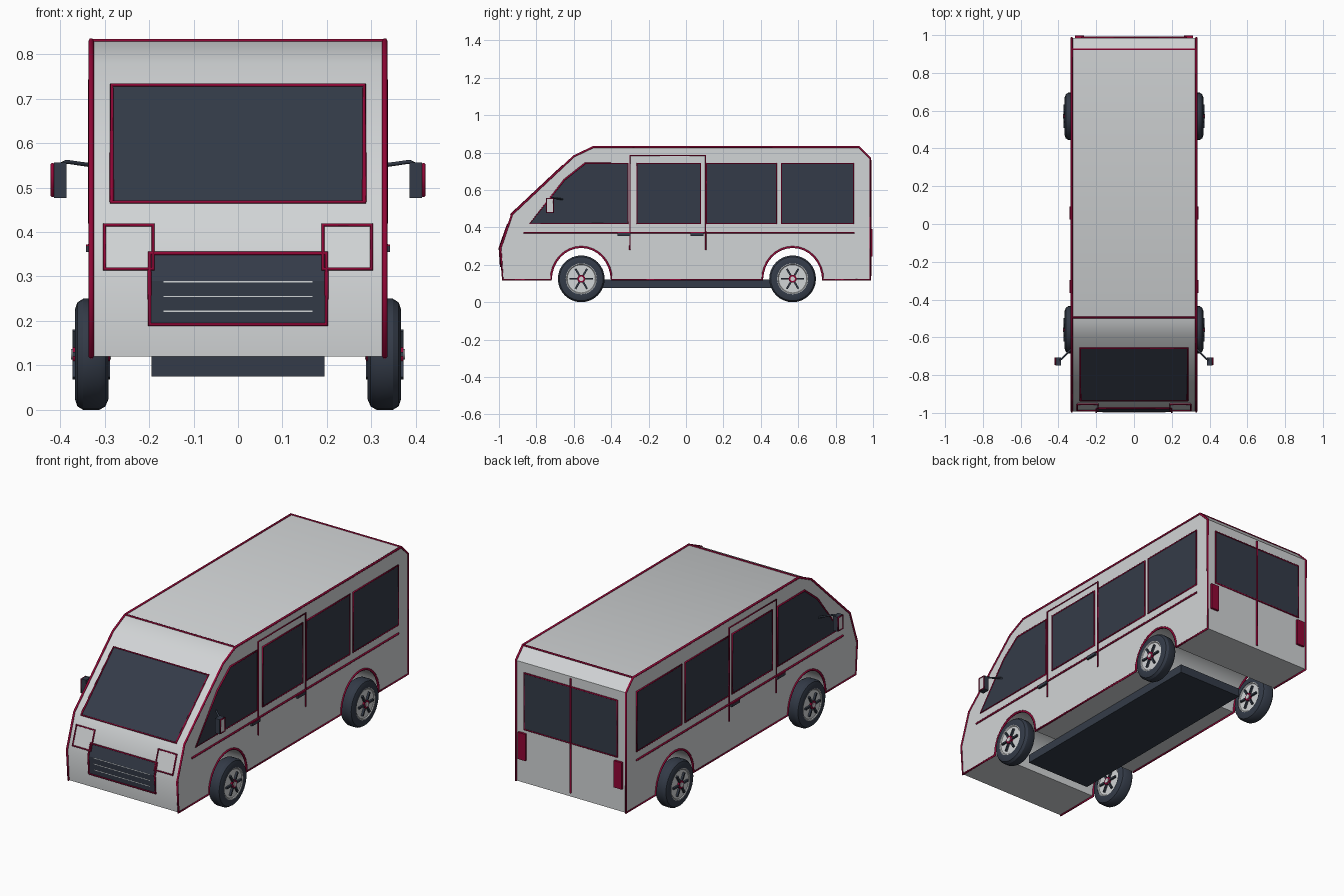
import bpy, bmesh, math
from mathutils import Vector

if "Cube" in bpy.data.objects:
    bpy.data.objects.remove(bpy.data.objects["Cube"], do_unlink=True)


def material(name, rgb):
    m = bpy.data.materials.new(name)
    m.use_nodes = True
    m.diffuse_color = (*rgb, 1)
    m.node_tree.nodes["Principled BSDF"].inputs["Base Color"].default_value = (*rgb, 1)
    return m


GREY = material("light grey paint", (0.64, 0.66, 0.67))
SLATE = material("dark slate", (0.034, 0.044, 0.065))
CRIMSON = material("crimson trim", (0.28, 0.002, 0.036))


def finish(name, bm, mat):
    bmesh.ops.recalc_face_normals(bm, faces=bm.faces)
    mesh = bpy.data.meshes.new(name)
    bm.to_mesh(mesh)
    bm.free()
    mesh.materials.append(mat)
    ob = bpy.data.objects.new(name, mesh)
    bpy.context.collection.objects.link(ob)
    return ob


def select(ob):
    bpy.ops.object.select_all(action='DESELECT')
    ob.select_set(True)
    bpy.context.view_layer.objects.active = ob


def smooth(ob, angle=30):
    select(ob)
    bpy.ops.object.shade_smooth_by_angle(angle=math.radians(angle))


def prism(name, pts, vec, mat):
    """Flat outline extruded along vec."""
    bm = bmesh.new()
    face = bm.faces.new([bm.verts.new(p) for p in pts])
    ext = bmesh.ops.extrude_face_region(bm, geom=[face], use_keep_orig=True)
    moved = [g for g in ext["geom"] if isinstance(g, bmesh.types.BMVert)]
    bmesh.ops.translate(bm, verts=moved, vec=vec)
    return finish(name, bm, mat)


def box(name, lo, hi, mat):
    (x0, y0, z0), (x1, y1, z1) = lo, hi
    return prism(name, [(x0, y0, z0), (x0, y1, z0), (x0, y1, z1), (x0, y0, z1)],
                 (x1 - x0, 0, 0), mat)


def tube(name, pts, mat=CRIMSON, r=0.005, closed=False):
    """Thin trim strip along a path."""
    cu = bpy.data.curves.new(name, 'CURVE')
    cu.dimensions = '3D'
    cu.bevel_depth = r
    cu.bevel_resolution = 1
    cu.use_fill_caps = True
    sp = cu.splines.new('POLY')
    sp.points.add(len(pts) - 1)
    for q, p in zip(sp.points, pts):
        q.co = (*p, 1)
    sp.use_cyclic_u = closed
    cu.materials.append(mat)
    ob = bpy.data.objects.new(name, cu)
    bpy.context.collection.objects.link(ob)
    select(ob)
    bpy.ops.object.convert(target='MESH')


def lathe(name, profile, centre, side, mat, steps=32):
    """Profile of (radius, x) turned about the axle."""
    bm = bmesh.new()
    vs = [bm.verts.new((side * x, 0, r)) for r, x in profile]
    es = [bm.edges.new(p) for p in zip(vs, vs[1:])]
    bmesh.ops.spin(bm, geom=vs + es, cent=(0, 0, 0), axis=(1, 0, 0),
                   angle=math.tau, steps=steps)
    bmesh.ops.remove_doubles(bm, verts=bm.verts, dist=1e-5)
    bmesh.ops.translate(bm, verts=bm.verts, vec=(0, *centre))
    smooth(finish(name, bm, mat))


# Body shell: side outline with wheel arches, extruded across the width
W = 0.33
AXLES = {"front": -0.56, "rear": 0.57}
nose = [(-0.98, 0.12), (-0.992, 0.29), (-0.93, 0.47), (-0.60, 0.78), (-0.495, 0.83)]
outline = nose + [(0.925, 0.83), (0.985, 0.77), (0.985, 0.12)]
for c in (AXLES["rear"], AXLES["front"]):
    for i in range(17):
        a = math.pi * i / 16
        outline.append((c + 0.162 * math.cos(a), 0.12 + 0.175 * math.sin(a)))
smooth(prism("body", [(-W, y, z) for y, z in outline], (2 * W, 0, 0), GREY))
box("chassis", (-0.195, -0.61, 0.075), (0.195, 0.61, 0.121), SLATE)
for name, y in (("roof_front_trim", -0.495), ("roof_rear_trim", 0.925)):
    tube(name, [(-W, y, 0.83), (W, y, 0.83)])


# Panels that follow the sloping nose
def nose_y(z):
    for (y0, z0), (y1, z1) in zip(nose, nose[1:]):
        if z <= z1:
            return y0 + (y1 - y0) * (z - z0) / (z1 - z0)


def nose_panel(name, x0, x1, zs, mat):
    outer = [(x0, nose_y(z) - 0.004, z) for z in zs]
    inner = [(x0, nose_y(z) + 0.004, z) for z in reversed(zs)]
    prism(name, outer + inner, (x1 - x0, 0, 0), mat)
    loop = [(x, y - 0.001, z) for x, y, z in outer]
    loop += [(x1, y, z) for _, y, z in reversed(loop)]
    tube(name + "_frame", loop, closed=True)


nose_panel("windscreen", -0.284, 0.284, [0.467, 0.471, 0.73], SLATE)
nose_panel("grille", -0.199, 0.199, [0.192, 0.29, 0.352], SLATE)
nose_panel("left_headlight", 0.191, 0.30, [0.317, 0.416], GREY)
nose_panel("right_headlight", -0.30, -0.191, [0.317, 0.416], GREY)
for i in range(3):
    z = 0.222 + 0.033 * i
    y = nose_y(z) - 0.005
    box(f"grille_bar_{i + 1}", (-0.168, y, z - 0.0016), (0.168, y + 0.004, z + 0.0016), GREY)

# Rear window, door seam and tail lights
B = 0.985
rear = [(-0.278, B, 0.41), (0.278, B, 0.41), (0.278, B, 0.715), (-0.278, B, 0.715)]
prism("rear_window", rear, (0, 0.003, 0), SLATE)
tube("rear_window_frame", [(x, y + 0.002, z) for x, y, z in rear], closed=True)
tube("rear_door_seam", [(0, B + 0.002, 0.14), (0, B + 0.002, 0.76)])

# Side details
windows = {
    "cab_window": [(-0.835, 0.42), (-0.65, 0.655), (-0.54, 0.742), (-0.31, 0.742), (-0.31, 0.42)],
}
for name, y0, y1 in (("door_window", -0.262, 0.078), ("middle_window", 0.11, 0.483),
                     ("back_window", 0.51, 0.895)):
    windows[name] = [(y0, 0.42), (y0, 0.742), (y1, 0.742), (y1, 0.42)]

for s, side in ((1, "left_"), (-1, "right_")):
    X = s * W
    T = s * (W + 0.002)
    tube(side + "edge_trim", [(X, y, z) for y, z in outline], r=0.006, closed=True)
    for name, pts in windows.items():
        prism(side + name, [(X, y, z) for y, z in pts], (s * 0.003, 0, 0), SLATE)
        tube(side + name + "_frame", [(T, y, z) for y, z in pts], closed=True)
    tube(side + "waist_line", [(T, -0.87, 0.372), (T, 0.90, 0.372)])
    tube(side + "door_outline", [(T, -0.30, 0.28), (T, -0.30, 0.785),
                                 (T, 0.105, 0.785), (T, 0.105, 0.28)], r=0.004)
    for name, y in (("cab_handle", -0.365), ("door_handle", 0.025)):
        box(side + name, (X, y, 0.355), (s * 0.342, y + 0.068, 0.369), SLATE)
        box(side + name + "_top", (X, y, 0.369), (s * 0.342, y + 0.068, 0.372), CRIMSON)
    box(side + "tail_light", (s * 0.265, B - 0.01, 0.245), (s * 0.312, 0.997, 0.39), CRIMSON)

    # Wing mirror: arm, housing and framed outer plate
    tube(side + "mirror_arm", [(X, -0.66, 0.55), (s * 0.385, -0.715, 0.558),
                               (s * 0.40, -0.725, 0.55)], SLATE)
    box(side + "mirror_housing", (s * 0.386, -0.748, 0.477), (s * 0.414, -0.706, 0.556), SLATE)
    box(side + "mirror_plate", (s * 0.414, -0.746, 0.479), (s * 0.417, -0.708, 0.554), GREY)
    tube(side + "mirror_frame", [(s * 0.417, y, z) for y, z in
                                 ((-0.746, 0.481), (-0.746, 0.553), (-0.708, 0.553), (-0.708, 0.481))],
         r=0.004, closed=True)

    # Wheels, with the same spoked rim on the outer and inner face
    for end, y in AXLES.items():
        c = (y, 0.125)
        n = side + end + "_"
        lathe(n + "tyre", [(0.081, 0.305), (0.083, 0.292), (0.10, 0.291),
                           (0.117, 0.298), (0.125, 0.312), (0.125, 0.348), (0.117, 0.361),
                           (0.10, 0.367), (0.083, 0.366), (0.081, 0.353)], c, s, SLATE)
        for f, face in ((1, "outer_"), (-1, "inner_")):
            m = n + face

            def disc(name, profile, mat):
                lathe(m + name, [(r, 0.33 + f * d) for r, d in profile], c, s, mat)

            disc("rim", [(0.0, 0.032), (0.075, 0.032), (0.079, 0.036), (0.083, 0.036),
                         (0.083, 0.02)], GREY)
            disc("hub_ring", [(0.0, 0.042), (0.021, 0.042), (0.021, 0.03)], CRIMSON)
            disc("hub_cap", [(0.0, 0.045), (0.012, 0.045), (0.012, 0.04)], GREY)
            for k in range(6):
                a = k * math.pi / 3
                d = Vector((0, math.cos(a), math.sin(a)))
                t = Vector((0, -d.z, d.y)) * 0.005
                o = Vector((s * (0.33 + f * 0.03), *c))
                prism(f"{m}spoke_{k + 1}",
                      [o + d * 0.019 - t, o + d * 0.062 - t, o + d * 0.062 + t, o + d * 0.019 + t],
                      (s * f * 0.012, 0, 0), SLATE)
